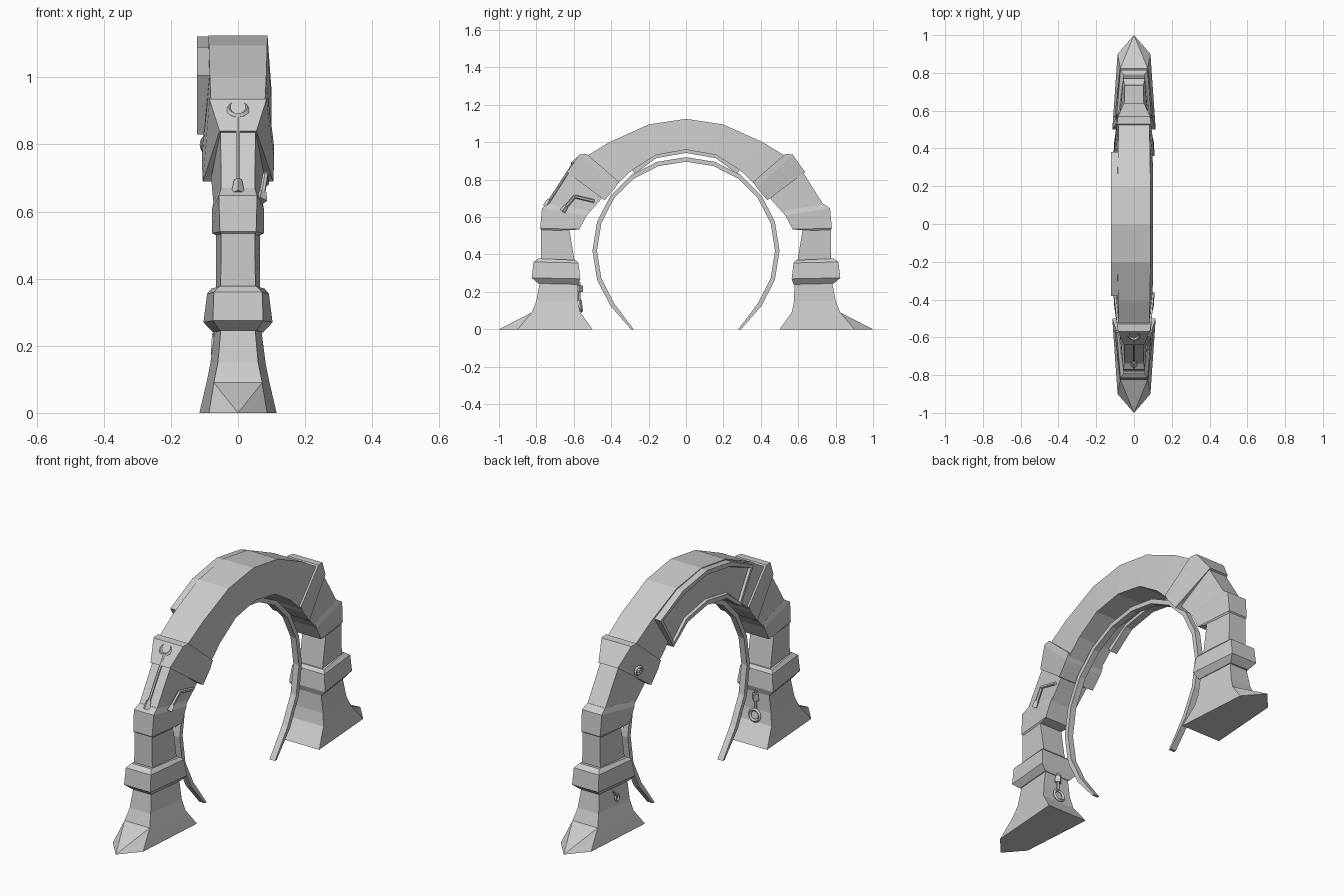
import bpy, bmesh
from mathutils import Vector, Matrix
from math import sin, cos, radians

if "Cube" in bpy.data.objects:
    bpy.data.objects.remove(bpy.data.objects["Cube"])


def make(name, verts, faces):
    me = bpy.data.meshes.new(name)
    bm = bmesh.new()
    vs = [bm.verts.new(v) for v in verts]
    for f in faces:
        bm.faces.new([vs[i] for i in f])
    bmesh.ops.recalc_face_normals(bm, faces=bm.faces)
    bm.to_mesh(me)
    bm.free()
    ob = bpy.data.objects.new(name, me)
    bpy.context.collection.objects.link(ob)
    return ob


def ring(st, s=1):
    # station: outer y, z, half width, inner y, z, half width
    oy, oz, ow, iy, iz, iw = st
    return [(-ow, s*oy, oz), (ow, s*oy, oz), (iw, s*iy, iz), (-iw, s*iy, iz)]


def loft_faces(n):
    return [(4*k+i, 4*k+(i+1) % 4, 4*k+4+(i+1) % 4, 4*k+4+i)
            for k in range(n-1) for i in range(4)]


def loft(name, stations, s=1):
    verts = [v for st in stations for v in ring(st, s)]
    n = len(stations)
    return make(name, verts, loft_faces(n) + [(0, 1, 2, 3), tuple(range(4*n-4, 4*n))])


def mirror_path(half):
    # path listed from one end to the crown, continued on the other side
    flip = [(-a[0], a[1], a[2], -a[3], a[4], a[5]) for a in half[-2::-1]]
    return half + flip


def rod(name, a, b, r, sides=6, r2=None):
    a, b = Vector(a), Vector(b)
    bpy.ops.mesh.primitive_cone_add(vertices=sides, radius1=r, radius2=r2 or r, depth=(b-a).length,
                                    location=(a+b)/2)
    ob = bpy.context.object
    ob.rotation_euler = (b-a).to_track_quat('Z', 'Y').to_euler()
    ob.name = name
    return ob


def eyelet(name, loc, normal, R=.028, r=.008):
    bpy.ops.mesh.primitive_torus_add(major_segments=12, minor_segments=4, major_radius=R,
                                     minor_radius=r, location=loc)
    ob = bpy.context.object
    ob.rotation_euler = Vector(normal).to_track_quat('Z', 'Y').to_euler()
    ob.name = name


# Legs, built once per side
leg_parts = {
    "base_block": [(.79, .245, .055, .575, .24, .075), (.825, .275, .075, .565, .27, .103),
                   (.815, .36, .072, .575, .355, .092), (.79, .378, .055, .59, .37, .08)],
    "lower_shaft": [(.775, .36, .052, .595, .36, .066), (.775, .54, .05, .625, .54, .066)],
    "middle_collar": [(.765, .525, .048, .61, .53, .066), (.78, .54, .054, .57, .535, .077),
                      (.77, .648, .057, .53, .61, .077), (.735, .67, .05, .525, .635, .072)],
    "upper_shaft": [(.745, .65, .05, .53, .61, .072), (.625, .84, .052, .45, .70, .08)],
    "shoulder_block": [(.615, .83, .052, .46, .715, .08), (.637, .84, .055, .435, .69, .105),
                       (.57, .935, .085, .38, .755, .108), (.53, .937, .09, .36, .79, .108)],
}
for s, side in ((1, "back"), (-1, "front")):
    for part, st in leg_parts.items():
        loft(f"{side}_{part}", st, s)
    # Flared foot with a pointed toe
    st = [(.78, .26, .05, .58, .26, .068), (.80, .15, .06, .578, .15, .082),
          (.825, .09, .072, .565, .09, .094)]
    verts = [v for a in st for v in ring(a, s)]
    verts += [(-.087, s*.9, 0), (.087, s*.9, 0), (.115, s*.5, 0), (-.115, s*.5, 0), (0, s, 0)]
    faces = loft_faces(3) + [(0, 1, 2, 3), (8, 9, 16), (8, 16, 12), (9, 13, 16), (9, 10, 14, 13),
                             (10, 11, 15, 14), (11, 8, 12, 15), (12, 16, 13, 14, 15)]
    make(f"{side}_foot", verts, faces)

# Crown of the arch
loft("arch_crown", mirror_path([
    (-.55, .915, .08, -.40, .745, .098), (-.41, 1.0, .084, -.29, .85, .1),
    (-.2, 1.095, .087, -.16, .932, .1), (0, 1.125, .088, 0, .96, .1)]))

# Framed plate on the left face, recessed in the middle
plate = loft("side_plate", mirror_path([
    (-.38, 1.005, .02, -.275, .83, .02), (-.2, 1.09, .02, -.16, .915, .02),
    (0, 1.122, .02, 0, .943, .02)]))
bm = bmesh.new()
bm.from_mesh(plate.data)
bmesh.ops.translate(bm, verts=bm.verts, vec=(-.102, 0, 0))
bm.normal_update()
bmesh.ops.inset_region(bm, faces=[f for f in bm.faces if f.normal.x < -.9],
                       thickness=.022, depth=0)
bm.normal_update()
inner = [f for f in bm.faces if f.normal.x < -.9
         and all(abs(e.calc_length()) > 0 and len(v.link_edges) < 5 for e in f.edges for v in e.verts)]
edge_faces = {f for f in bm.faces for e in f.edges
              for g in e.link_faces if abs(g.normal.x) < .5 and f.normal.x < -.9}
inner = [f for f in bm.faces if f.normal.x < -.9 and f not in edge_faces]
bmesh.ops.inset_region(bm, faces=inner, thickness=.006, depth=-.012)
bm.to_mesh(plate.data)
bm.free()

# Thin inner hoop, 18 degrees per segment
hoop = []
for k in range(-8, 9):
    a = radians(18*k)
    z0, z1 = .42+.5*cos(a), .42+.476*cos(a)
    if abs(k) == 8:
        z0 = z1 = 0
    hoop.append((.5*sin(a), z0, .016, .476*sin(a), z1, .016))
loft("inner_hoop", hoop)

# Latch on the front shoulder
eyelet("front_latch_ring", (0, -.588, .905), (0, -.65, .75))
rod("front_latch_rod", (0, -.605, .882), (0, -.735, .68), .007)
rod("front_latch_tip", (0, -.728, .695), (0, -.748, .655), .012, 4, .02)

# Latch on the inner face of the front foot
eyelet("foot_latch_ring", (0, -.562, .125), (0, 1, .1))
rod("foot_latch_rod", (0, -.57, .15), (0, -.57, .25), .007)
rod("foot_latch_tip", (0, -.57, .2), (0, -.568, .235), .018, 4, .018)

# Bent pipe on the front upper shaft
pipe = [(.085, -.49, .685), (.082, -.595, .71), (.07, -.655, .64)]
rod("pipe_upper", pipe[0], pipe[1], .009)
rod("pipe_lower", pipe[1], pipe[2], .009)
rod("pipe_tip", (.073, -.64, .658), (.069, -.66, .632), .012, 4, .018)

# Small fittings on the left face of the back leg
eyelet("shoulder_fitting", (-.1, .53, .8), (-1, .4, 0), .018, .008)
rod("shoulder_pin", (-.08, .53, .8), (-.112, .53, .8), .012)
eyelet("foot_fitting", (-.074, .67, .19), (-1, 0, .1), .014, .006)
rod("foot_pin", (-.074, .675, .2), (-.072, .70, .235), .006)
